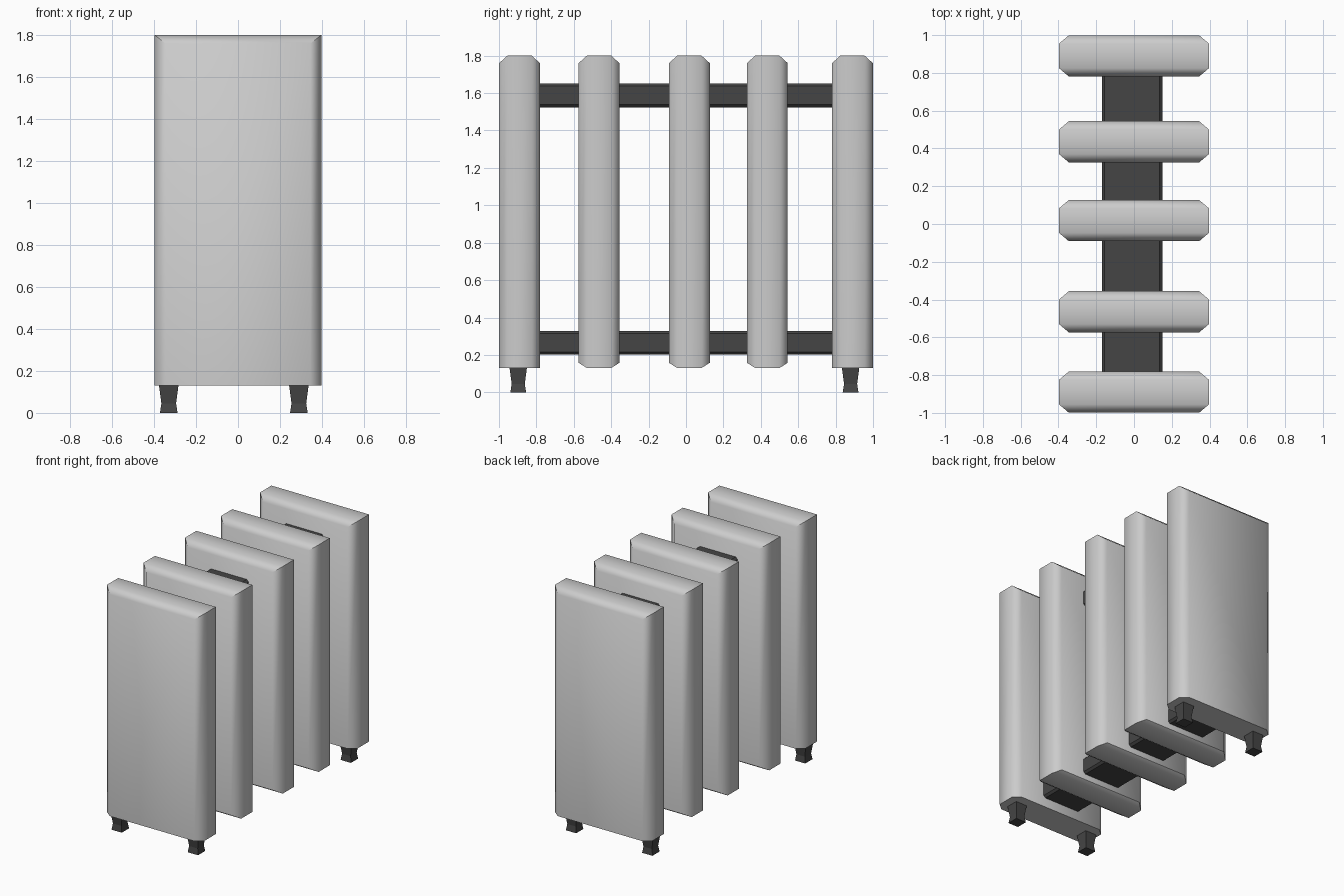
import bpy, bmesh, math

if "Cube" in bpy.data.objects:
    bpy.data.objects.remove(bpy.data.objects["Cube"])

dark = bpy.data.materials.new("dark_metal")
dark.diffuse_color = (0.06, 0.06, 0.06, 1)
dark.use_nodes = True
dark.node_tree.nodes["Principled BSDF"].inputs["Base Color"].default_value = dark.diffuse_color


def loft(name, rings, location, material=None, smooth=False):
    """Join a stack of matching four-point rings into a closed solid."""
    bm = bmesh.new()
    loops = [[bm.verts.new(p) for p in ring] for ring in rings]
    for a, b in zip(loops, loops[1:]):
        for i in range(4):
            j = (i + 1) % 4
            bm.faces.new((a[i], a[j], b[j], b[i]))
    bm.faces.new(loops[0])
    bm.faces.new(loops[-1])
    bmesh.ops.recalc_face_normals(bm, faces=bm.faces)
    mesh = bpy.data.meshes.new(name)
    bm.to_mesh(mesh)
    bm.free()
    obj = bpy.data.objects.new(name, mesh)
    obj.location = location
    bpy.context.collection.objects.link(obj)
    if material:
        mesh.materials.append(material)
    if smooth:
        bpy.ops.object.select_all(action='DESELECT')
        obj.select_set(True)
        bpy.context.view_layer.objects.active = obj
        bpy.ops.object.shade_smooth_by_angle(angle=math.radians(50))
    return obj


def panel_ring(y, half_x, bottom, top):
    return [(-half_x, y, bottom), (half_x, y, bottom), (half_x, y, top), (-half_x, y, top)]


# Radiator panels: chamfered slabs, outer two have a flat underside
for i, y in enumerate((-0.89, -0.465, 0.018, 0.435, 0.89)):
    outer = i in (0, 4)
    low = 0.13 if outer else 0.158
    face = (0.345, low, 1.76)
    rim = (0.397, 0.13, 1.80)
    rings = [panel_ring(-0.109, *face), panel_ring(-0.065, *rim),
             panel_ring(0.065, *rim), panel_ring(0.109, *face)]
    loft("outer_panel" if outer else "inner_panel", rings, (0, y, 0), smooth=True)

# Connecting bars running through the panels
for name, z in (("lower_bar", 0.265), ("upper_bar", 1.588)):
    rings = [panel_ring(y, 0.16, -0.064, 0.064) for y in (-0.85, 0.85)]
    bar = loft(name, rings, (-0.01, 0, z), dark)
    bevel = bar.modifiers.new("soft_edges", 'BEVEL')
    bevel.width = 0.015
    bevel.segments = 1

# Feet: square, waisted near the ground
for x in (-0.33, 0.29):
    for name, y in (("front_foot", -0.897), ("back_foot", 0.88)):
        rings = [[(-h, -h, z), (h, -h, z), (h, h, z), (-h, h, z)]
                 for z, h in ((0, 0.042), (0.045, 0.035), (0.135, 0.047))]
        loft(name, rings, (x, y, 0), dark)
